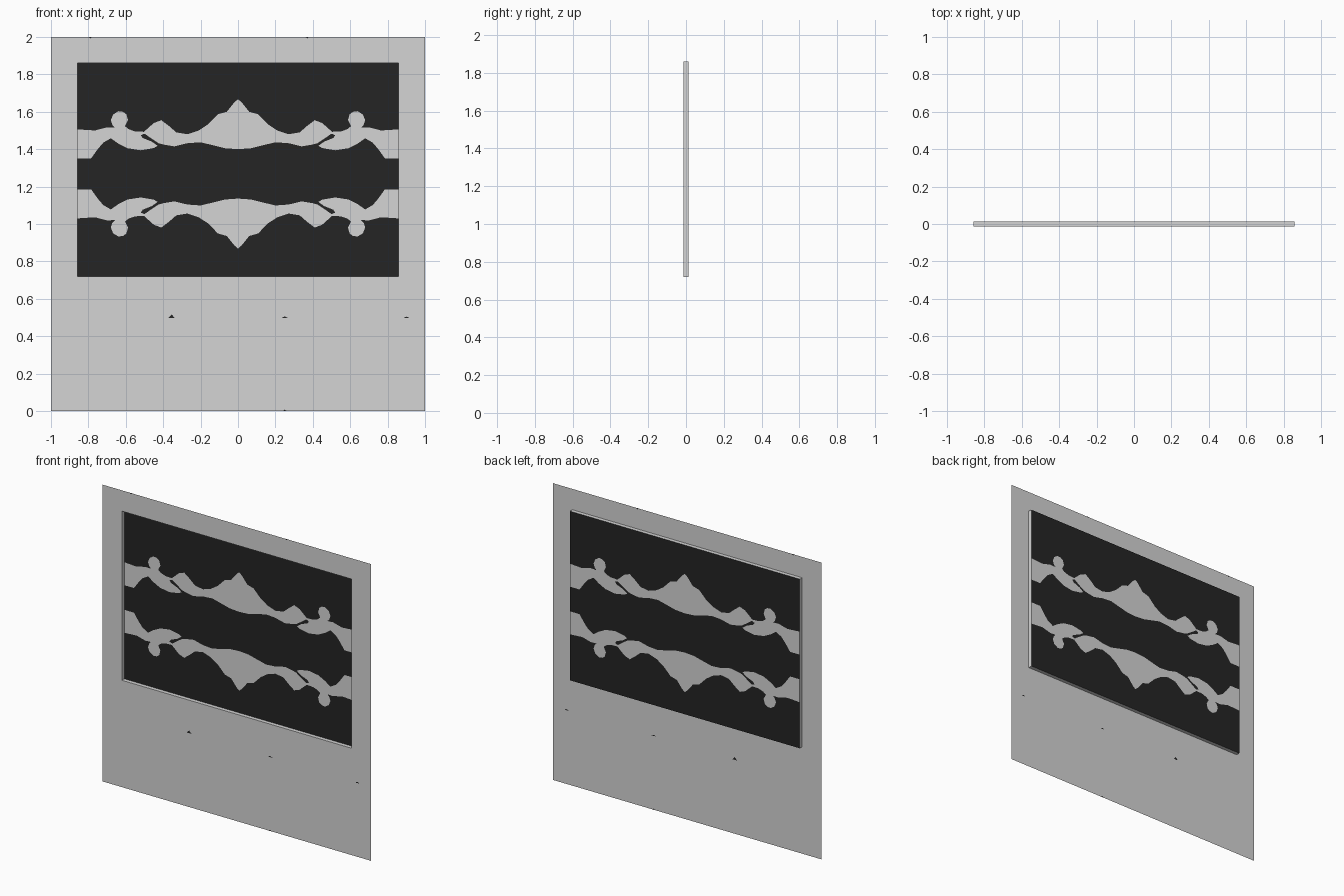
import bpy, bmesh

if "Cube" in bpy.data.objects:
    bpy.data.objects.remove(bpy.data.objects["Cube"])

FRONT, BACK = -0.013, 0.013      # sheet plane and recessed panel plane
W, Z0, Z1 = 0.857, 0.72, 1.86    # recess half width, bottom, top
MID = 1.268                      # mirror height of the two bands


def material(name, rgb):
    m = bpy.data.materials.new(name)
    m.diffuse_color = (*rgb, 1)
    m.use_nodes = True
    m.node_tree.nodes["Principled BSDF"].inputs["Base Color"].default_value = m.diffuse_color
    return m


light = material("light grey", (0.66, 0.66, 0.66))
dark = material("near black", (0.018, 0.018, 0.018))


def build(name, polys, mat):
    """One object from a list of 3D polygons."""
    bm = bmesh.new()
    for p in polys:
        bm.faces.new([bm.verts.new(v) for v in p])
    bmesh.ops.remove_doubles(bm, verts=bm.verts, dist=1e-5)
    big = [f for f in bm.faces if len(f.verts) > 4]
    bmesh.ops.triangulate(bm, faces=big, ngon_method='EAR_CLIP')
    me = bpy.data.meshes.new(name)
    bm.to_mesh(me)
    bm.free()
    me.materials.append(mat)
    ob = bpy.data.objects.new(name, me)
    bpy.context.collection.objects.link(ob)
    return ob


def at(y, pts):
    return [(x, y, z) for x, z in pts]


def symmetric(half):
    """Half outline (x >= 0) to full outline from left to right."""
    return [(-x, z) for x, z in reversed(half) if x > 0] + half


def flip(pts):
    return [(x, 2 * MID - z) for x, z in pts]


# Wall sheet with a rectangular opening
outer = [(-1, 0), (1, 0), (1, 2), (-1, 2)]
inner = [(-W, Z0), (W, Z0), (W, Z1), (-W, Z1)]
ring = [at(FRONT, [outer[i], outer[(i + 1) % 4], inner[(i + 1) % 4], inner[i]])
        for i in range(4)]
build("wall_sheet", ring, light)

# Side walls of the recess
sides = []
for i in range(4):
    (xa, za), (xb, zb) = inner[i], inner[(i + 1) % 4]
    sides.append([(xa, FRONT, za), (xb, FRONT, zb), (xb, BACK, zb), (xa, BACK, za)])
build("recess_sides", sides, light)

# Outlines of the upper band, right half
far_edge = symmetric([
    (0, 1.667), (0.02, 1.65), (0.06, 1.60), (0.107, 1.587), (0.16, 1.533),
    (0.21, 1.50), (0.27, 1.48), (0.33, 1.49), (0.37, 1.525), (0.41, 1.555),
    (0.45, 1.54), (0.503, 1.493), (0.55, 1.495), (0.585, 1.507), (0.604, 1.523),
    (0.588, 1.555), (0.597, 1.587), (0.615, 1.60), (0.64, 1.603), (0.668, 1.585),
    (0.68, 1.555), (0.672, 1.53), (0.658, 1.515), (0.70, 1.517), (0.765, 1.50),
    (W, 1.506)])
near_edge = symmetric([
    (0, 1.40), (0.07, 1.405), (0.13, 1.42), (0.20, 1.437), (0.27, 1.432),
    (0.34, 1.415), (0.40, 1.425), (0.425, 1.432), (0.46, 1.455),
    (0.50, 1.483), (0.52, 1.475), (0.51, 1.46), (0.46, 1.44), (0.43, 1.418),
    (0.45, 1.406), (0.52, 1.394), (0.59, 1.405), (0.64, 1.43), (0.68, 1.458),
    (0.72, 1.435), (0.75, 1.40), (0.785, 1.351), (W, 1.351)])

# Recessed panel: light bands between dark fields
band = at(BACK, far_edge + near_edge[::-1])
band_low = at(BACK, flip(far_edge + near_edge[::-1]))
build("light_bands", [band, band_low], light)
build("dark_fields", [
    at(BACK, far_edge + [(W, Z1), (-W, Z1)]),
    at(BACK, near_edge + flip(near_edge)[::-1]),
    at(BACK, flip(far_edge) + [(W, Z0), (-W, Z0)])], dark)

# Tiny dark specks on both faces of the sheet
specks = []
for x, z, h in [(-0.355, 0.498, 0.018), (0.25, 0.498, 0.008), (0.9, 0.497, 0.008),
                (-0.79, 2.0, -0.008), (0.37, 2.0, -0.008), (0.25, 0.0, 0.008)]:
    w = 0.017 if 0.1 < z < 1.9 else 0.01
    for y in (FRONT - 0.0008, FRONT + 0.0008):
        specks.append(at(y, [(x - w, z), (x + w, z), (x, z + h)]))
build("specks", specks, dark)
